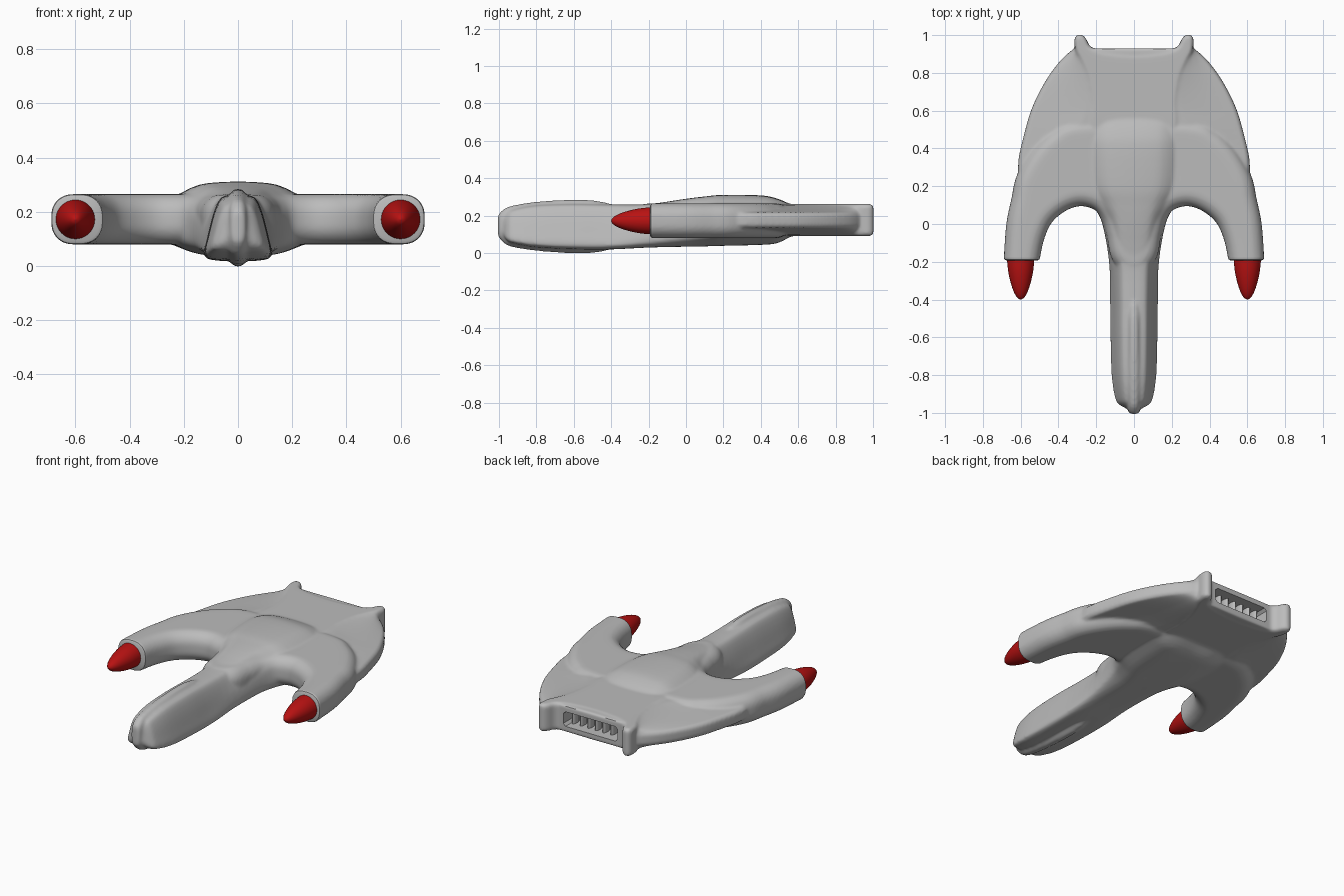
import bpy, bmesh, math
from mathutils import Vector

if "Cube" in bpy.data.objects:
    bpy.data.objects.remove(bpy.data.objects["Cube"])


def material(name, rgb):
    m = bpy.data.materials.new(name)
    m.diffuse_color = (*rgb, 1)
    m.use_nodes = True
    m.node_tree.nodes["Principled BSDF"].inputs["Base Color"].default_value = m.diffuse_color
    return m


GREY = material("hull grey", (0.5, 0.5, 0.5))
RED = material("tip red", (0.48, 0.006, 0.006))


def smooth_path(pts, n, closed):
    """Catmull-Rom through tuples of any length."""
    out, c = [], len(pts)
    get = (lambda i: pts[i % c]) if closed else (lambda i: pts[max(0, min(c - 1, i))])
    for i in range(c if closed else c - 1):
        for k in range(n):
            t = k / n
            out.append(tuple(0.5 * (2 * b + (d - a) * t + (2 * a - 5 * b + 4 * d - e) * t * t
                                    + (3 * b - a - 3 * d + e) * t ** 3)
                             for a, b, d, e in zip(get(i - 1), get(i), get(i + 1), get(i + 2))))
    if not closed:
        out.append(tuple(pts[-1]))
    return out


def mirrored(half):
    return half + [(-x, y) for x, y in reversed(half) if abs(x) > 1e-6]


def loft(bm, rings):
    vs = [[bm.verts.new(p) for p in r] for r in rings]
    n = len(vs[0])
    for a, b in zip(vs, vs[1:]):
        for i in range(n):
            bm.faces.new((a[i], a[(i + 1) % n], b[(i + 1) % n], b[i]))
    bm.faces.new(vs[0])
    bm.faces.new(vs[-1][::-1])


def plate(bm, half, z0, z1, r):
    """Top-view outline grown outwards by r with a rounded rim."""
    p = [Vector(q) for q in smooth_path(mirrored(half), 6, True)]
    n = len(p)
    nor = []
    for i in range(n):
        t = (p[(i + 1) % n] - p[i - 1]).normalized()
        nor.append(Vector((t.y, -t.x)))
    rings = []
    for base, lo in ((z0 + r, -90), (z1 - r, 0)):
        for k in range(7):
            a = math.radians(lo + 15 * k)
            rings.append([(*(q + m * r * math.cos(a)), base + r * math.sin(a)) for q, m in zip(p, nor)])
    loft(bm, rings)


def finish(name, bm, mat):
    bmesh.ops.recalc_face_normals(bm, faces=bm.faces)
    me = bpy.data.meshes.new(name)
    bm.to_mesh(me)
    bm.free()
    ob = bpy.data.objects.new(name, me)
    bpy.context.collection.objects.link(ob)
    me.materials.append(mat)
    bpy.context.view_layer.objects.active = ob
    return ob


def shade(ob, angle):
    bpy.ops.object.select_all(action='DESELECT')
    ob.select_set(True)
    bpy.context.view_layer.objects.active = ob
    bpy.ops.object.shade_smooth_by_angle(angle=math.radians(angle))


hull = bmesh.new()

# thick arms that join the body in front
plate(hull, [(0, -.2), (.05, -.15), (.07, -.05), (.10, .06), (.17, .14), (.28, .17), (.39, .14),
             (.49, .06), (.545, -.05), (.575, -.19), (.58, -.3), (.6, -.34), (.618, -.3),
             (.612, -.15), (.60, 0), (.575, .12), (.55, .23), (.48, .35), (.40, .43),
             (.3, .48), (0, .49)], .08, .265, .075)

# rear deck with two horns
plate(hull, [(0, .5), (.2, .5), (.21, .65), (.23, .78), (.265, .87), (.29, .92), (.295, .975),
             (.282, .982), (.268, .965), (.253, .935), (.22, .91), (.15, .89), (0, .878)],
      .09, .262, .02)

# central fuselage: y, half width, bottom, top, nose-to-body blend
NOSE = [(0, 1), (.4, .98), (.58, .9), (.75, .68), (.9, .38), (1, .14), (.93, .04), (.5, 0), (0, 0)]
BODY = [(0, 1), (.4, .98), (.6, .93), (.8, .82), (1, .68), (1, .25), (.75, .08), (.45, 0), (0, 0)]
stations = [(-.975, .045, .09, .19, 0), (-.955, .08, .065, .215, 0), (-.92, .1, .05, .235, 0),
            (-.8, .118, .03, .257, 0), (-.6, .124, .02, .264, 0), (-.4, .126, .02, .26, 0),
            (-.2, .132, .03, .262, .3), (0, .165, .035, .29, .75), (.1, .21, .037, .302, 1),
            (.2, .26, .04, .311, 1), (.4, .28, .045, .308, 1), (.49, .28, .055, .29, 1),
            (.57, .27, .095, .255, 1)]
rings = []
for y, w, lo, hi, t in smooth_path(stations, 4, False):
    half = [(a[0] * (1 - t) + b[0] * t, a[1] * (1 - t) + b[1] * t) for a, b in zip(NOSE, BODY)]
    rings.append([(u * w, y, lo + v * (hi - lo)) for u, v in smooth_path(mirrored(half), 4, True)])
loft(hull, rings)

# narrow ridge around the nose: y, half width, bottom, top
ridge = [(-1.005, .022, .09, .2), (-.985, .032, .065, .225), (-.94, .036, .035, .25),
         (-.8, .04, .012, .274), (-.6, .04, -.002, .285), (-.47, .036, .004, .278),
         (-.36, .02, .03, .25)]
rings = []
for y, w, lo, hi in smooth_path(ridge, 4, False):
    ring = []
    for k in range(24):
        c, s = math.cos(math.tau * k / 24), math.sin(math.tau * k / 24)
        ring.append((w * math.copysign(abs(c) ** .7, c), y,
                     (lo + hi) / 2 + (hi - lo) / 2 * math.copysign(abs(s) ** .6, s)))
    rings.append(ring)
loft(hull, rings)

# rear wings sloping to a thin edge: y, outer edge, horn line
wing = [(.25, .612, .3), (.35, .61, .3), (.5, .575, .29), (.6, .545, .25), (.7, .50, .24),
        (.8, .44, .255), (.88, .375, .28), (.93, .315, .295)]
rings = []
for y, e, h in smooth_path(wing, 4, False):
    half = [(0, .258), (h, .255), (h + .45 * (e - h), .235), (e - .012, .215), (e, .2),
            (e, .15), (e - .012, .135), (h + .45 * (e - h), .115), (h, .095), (0, .092)]
    rings.append([(x, y, z) for x, z in mirrored(half)])
loft(hull, rings)

# fuse everything into one smooth skin
body = finish("hull", hull, GREY)
mod = body.modifiers.new("fuse", 'REMESH')
mod.mode, mod.voxel_size = 'VOXEL', .009
mod = body.modifiers.new("soften", 'SMOOTH')
mod.factor, mod.iterations = .5, 6
for m in ("fuse", "soften"):
    bpy.ops.object.modifier_apply(modifier=m)

# cut the arm ends flat and add a rounded lip
bm = bmesh.new()
bm.from_mesh(body.data)
faces = [f for f in bm.faces if abs(f.calc_center_median().x) > .35 and f.calc_center_median().y < -.1]
geom = set(faces)
for f in faces:
    geom.update(f.edges)
    geom.update(f.verts)
bmesh.ops.bisect_plane(bm, geom=list(geom), plane_co=(0, -.178, 0), plane_no=(0, -1, 0), clear_outer=True)
caps = bmesh.ops.holes_fill(bm, edges=[e for e in bm.edges if e.is_boundary], sides=0)["faces"]
for scale, step in ((.97, .009), (.9, .005)):
    caps = bmesh.ops.extrude_discrete_faces(bm, faces=caps)["faces"]
    for f in caps:
        c = f.calc_center_bounds()
        for v in f.verts:
            v.co = c + (v.co - c) * scale + Vector((0, -step, 0))
bmesh.ops.recalc_face_normals(bm, faces=bm.faces)
bm.to_mesh(body.data)
bm.free()

# slot in the rear
bm = bmesh.new()
outline = [(.17, .13), (.185, .145), (.185, .205), (.17, .22), (0, .22)]
ring = mirrored([(0, .13)] + outline)
loft(bm, [[(x, y, z) for x, z in ring] for y in (.82, 1.05)])
cutter = finish("slot_cutter", bm, GREY)
cutter.hide_render = True
bpy.context.view_layer.objects.active = body
mod = body.modifiers.new("slot", 'BOOLEAN')
mod.operation, mod.object, mod.solver = 'DIFFERENCE', cutter, 'EXACT'
bpy.ops.object.modifier_apply(modifier="slot")
bpy.data.objects.remove(cutter)
body.data.materials.clear()
body.data.materials.append(GREY)
shade(body, 40)

# upright ribs inside the slot
bm = bmesh.new()
for i in range(-3, 4):
    x = i * .052
    loft(bm, [[(x + .012 * math.cos(math.tau * k / 12), .85 + .03 * math.sin(math.tau * k / 12), z)
               for k in range(12)] for z in (.12, .23)])
shade(finish("slot_ribs", bm, GREY), 40)

# red pointed tips: y, radius
profile = smooth_path([(-.17, .072), (-.19, .072), (-.25, .066), (-.31, .053), (-.36, .036),
                       (-.39, .018), (-.4, .002)], 4, False)
for side, name in ((-1, "left_tip"), (1, "right_tip")):
    bm = bmesh.new()
    loft(bm, [[(side * .6 + r * math.cos(math.tau * k / 40), y, .172 + r * math.sin(math.tau * k / 40))
               for k in range(40)] for y, r in profile])
    shade(finish(name, bm, RED), 50)
